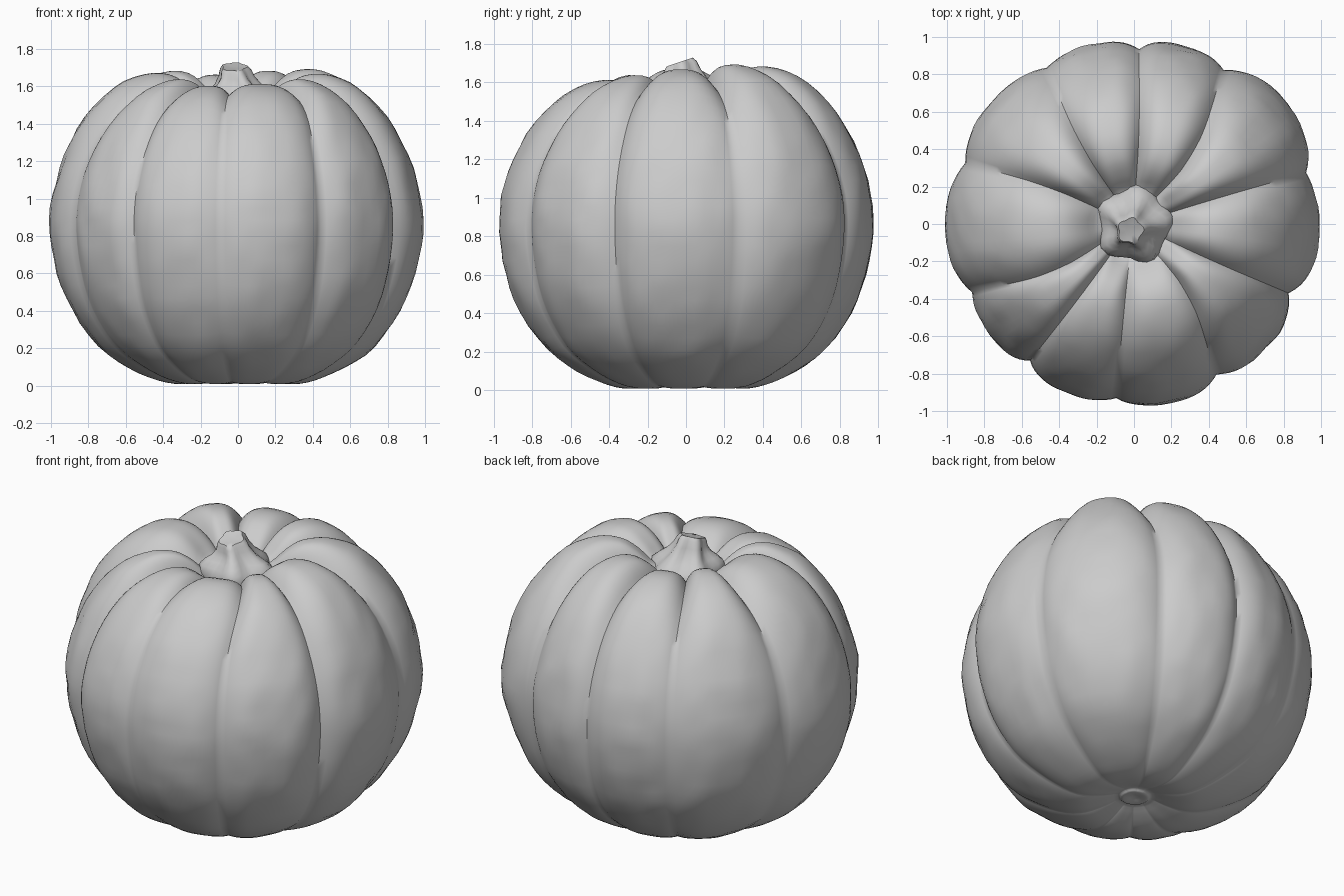
import bpy, bmesh, math
from mathutils import Vector, noise

if "Cube" in bpy.data.objects:
    bpy.data.objects.remove(bpy.data.objects["Cube"])

# Grooves between ribs: angle at the equator and near the stem (degrees), radius at the equator
GROOVE = [16.5, 59.5, 88, 119, 160, 203, 233, 264.5, 299, 336]
GROOVE_TOP = [17, 48, 86, 124, 156, 212, 234, 264, 309, 335]
GROOVE_R = [.965, .955, .935, .955, .955, .935, .915, .935, .92, .91]
# Each rib (between groove i and i+1): radius and top height
RIB_R = [1.04, .99, .985, 1.0, 1.0, .965, .97, .98, .975, .995]
RIB_TOP = [1.69, 1.68, 1.66, 1.68, 1.67, 1.635, 1.60, 1.61, 1.635, 1.665]

# Paired profile, bottom to top: crest radius, crest z, groove radius, groove z
PROFILE = [
    (.0, .055, .0, .055), (.045, .045, .045, .045), (.075, .043, .075, .043),
    (.10, .055, .10, .056), (.18, .03, .18, .034), (.30, .008, .30, .018),
    (.42, .028, .42, .042), (.58, .095, .57, .117), (.74, .21, .722, .232),
    (.88, .40, .845, .415), (.96, .60, .908, .612), (1.0, .82, .935, .83),
    (.985, 1.02, .922, 1.01), (.925, 1.22, .868, 1.19), (.81, 1.42, .765, 1.37),
    (.66, 1.57, .63, 1.50), (.50, 1.64, .48, 1.565), (.37, 1.64, .345, 1.565),
    (.27, 1.585, .25, 1.53), (.18, 1.505, .17, 1.48), (.08, 1.48, .08, 1.47)]


def smooth_path(points, steps):
    """Catmull-Rom through the points."""
    out = []
    n = len(points)
    for i in range(n - 1):
        p0, p1, p2, p3 = (points[max(0, min(n - 1, i + k))] for k in (-1, 0, 1, 2))
        for s in range(steps):
            t = s / steps
            out.append([.5 * (2 * b + (c - a) * t + (2 * a - 5 * b + 4 * c - d) * t * t
                              + (3 * b - a - 3 * c + d) * t ** 3)
                        for a, b, c, d in zip(p0, p1, p2, p3)])
    out.append(list(points[-1]))
    return out


def skin_rings(name, rings, angle):
    """Join closed rings of points into a capped surface."""
    bm = bmesh.new()
    loops = [[bm.verts.new(p) for p in ring] for ring in rings]
    n = len(loops[0])
    for a, b in zip(loops, loops[1:]):
        for i in range(n):
            j = (i + 1) % n
            bm.faces.new((a[i], a[j], b[j], b[i]))
    bm.faces.new(loops[0][::-1])
    bm.faces.new(loops[-1])
    mesh = bpy.data.meshes.new(name)
    bm.to_mesh(mesh)
    bm.free()
    obj = bpy.data.objects.new(name, mesh)
    bpy.context.collection.objects.link(obj)
    bpy.ops.object.select_all(action='DESELECT')
    obj.select_set(True)
    bpy.context.view_layer.objects.active = obj
    bpy.ops.object.shade_smooth_by_angle(angle=math.radians(angle))
    return obj


# Ribbed body
SEG = 16
rings = []
for rc, zc, rg, zg in smooth_path(PROFILE, 3)[1:]:
    high = max(0, min(1, (zc - .8) / .8))
    near_stem = high * max(0, min(1, (1 - rc) / .6))
    ring = []
    for i in range(10):
        j = (i + 1) % 10
        a0 = GROOVE[i] + (GROOVE_TOP[i] - GROOVE[i]) * near_stem
        a1 = GROOVE[j] + (GROOVE_TOP[j] - GROOVE[j]) * near_stem + (360 if j == 0 else 0)
        for s in range(SEG):
            u = 2 * s / SEG - 1
            u = math.copysign(abs(u) ** .8, u)      # denser beside the grooves
            w = 1 - abs(u) ** 2.9
            ang = math.radians(a0 + (a1 - a0) * (u + 1) / 2)
            # the groove depth and height blend from one groove to the next
            t = (u + 1) / 2
            gr = rg * (GROOVE_R[i] * (1 - t) + GROOVE_R[j] * t) / .935
            gr = rg + (gr - rg) * max(0, min(1, (rg - .4) / .4))
            k = j if u > 0 else i - 1
            top = RIB_TOP[i] + (RIB_TOP[k] - RIB_TOP[i]) * .5 * abs(u) ** 3
            r = gr + (rc * RIB_R[i] - gr) * w
            z = zg + (zc - zg) * w + (top - 1.645) * high * (.5 + .5 * w)
            # gentle hand-shaped unevenness
            p = Vector((r * math.cos(ang), r * math.sin(ang), z))
            r += (.008 * noise.noise(p * 3) + .010 * noise.noise(p * 8)) * w * min(1, r / .5)
            ring.append((r * math.cos(ang) - .005, r * math.sin(ang), max(0, z)))
    rings.append(ring)
skin_rings("pumpkin_body", rings, 60)

# Stem: knobbly flared foot, narrow neck, slanted cut top (radius, z, lobe depth, y shift)
STEM = [(.19, 1.46, .06, 0), (.20, 1.51, .10, 0), (.185, 1.55, .14, 0),
        (.15, 1.58, .18, -.005), (.115, 1.61, .18, -.015), (.09, 1.65, .15, -.025),
        (.08, 1.685, .12, -.03), (.066, 1.705, .10, -.035), (.03, 1.70, 0, -.035)]
rings = []
for r, z, lobe, dy in STEM:
    slant = max(0, min(1, (z - 1.6) / .1))
    ring = []
    for i in range(30):
        a = 2 * math.pi * i / 30
        bump = noise.noise((2 * math.cos(a), 2 * math.sin(a), z * 9))
        rr = r * (1 + lobe * (math.cos(5 * a - .6) + .7 * bump))
        x, y = rr * math.cos(a), rr * math.sin(a)
        ring.append((x - .02 * slant, y + dy, z + .34 * slant * y))
    rings.append(ring)
skin_rings("stem", rings, 50)
